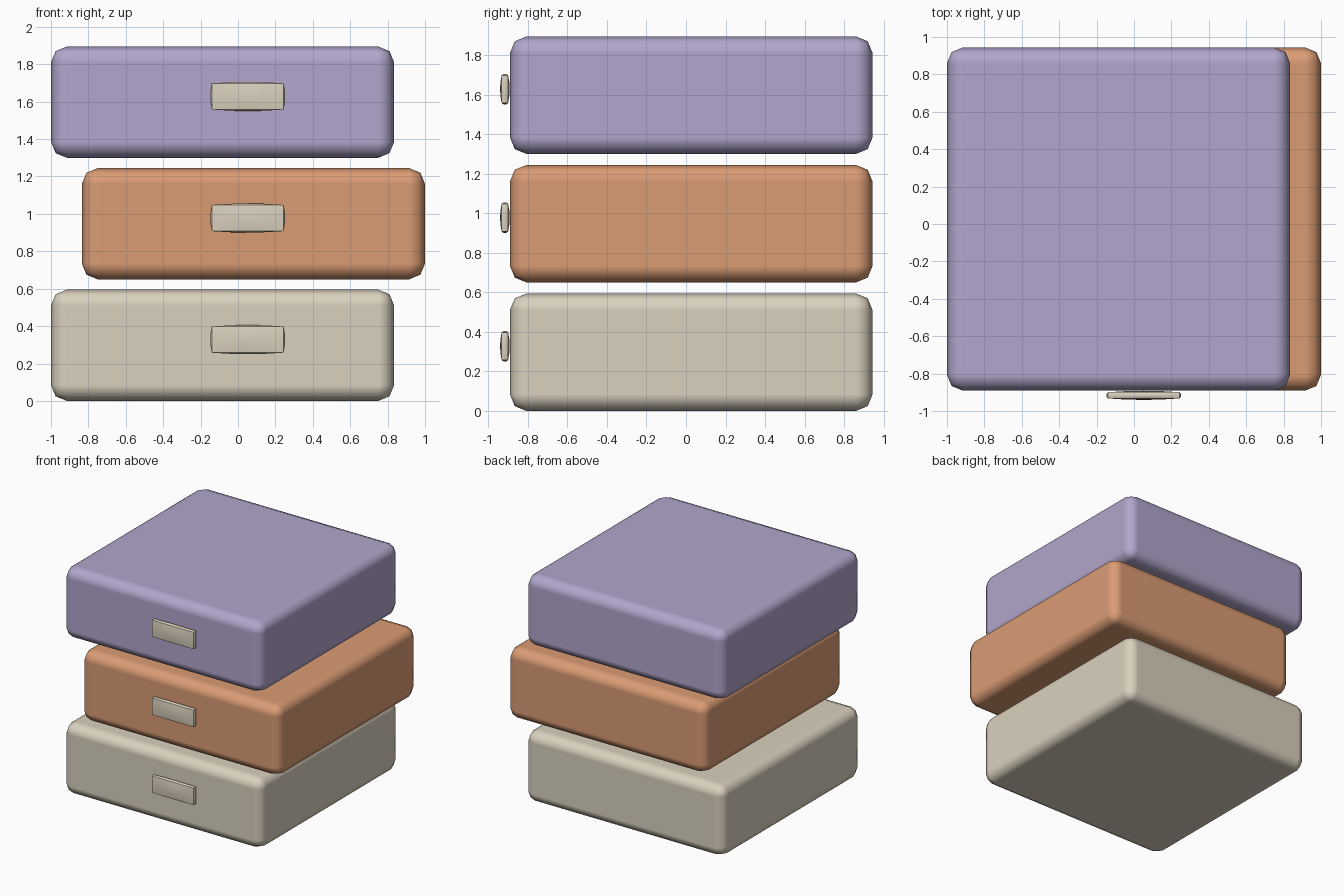
import bpy, bmesh, math

if "Cube" in bpy.data.objects:
    bpy.data.objects.remove(bpy.data.objects["Cube"])


def material(name, srgb):
    m = bpy.data.materials.new(name)
    lin = [((c / 255 + 0.055) / 1.055) ** 2.4 for c in srgb]
    m.diffuse_color = (*lin, 1)
    m.use_nodes = True
    m.node_tree.nodes["Principled BSDF"].inputs["Base Color"].default_value = m.diffuse_color
    return m


beige = material("beige", (218, 209, 190))
orange = material("orange", (219, 156, 116))
purple = material("purple", (178, 166, 204))


def make_object(name, bm, mat):
    me = bpy.data.meshes.new(name)
    bm.to_mesh(me)
    bm.free()
    me.materials.append(mat)
    ob = bpy.data.objects.new(name, me)
    bpy.context.collection.objects.link(ob)
    return ob


# Rounded drawer block
def drawer(name, center, size, mat):
    bm = bmesh.new()
    bmesh.ops.create_cube(bm, size=1)
    for v in bm.verts:
        v.co = [c * s for c, s in zip(v.co, size)]
    for f in bm.faces:
        f.smooth = True
    ob = make_object(name, bm, mat)
    ob.location = center
    bev = ob.modifiers.new("rounding", "BEVEL")
    bev.width = 0.085
    bev.segments = 2
    bev.harden_normals = True


# Slightly pillowed handle plate
def handle(name, center, half, mat, bow=0.008):
    bm = bmesh.new()
    bmesh.ops.create_cube(bm, size=2)
    bmesh.ops.subdivide_edges(bm, edges=bm.edges[:], cuts=3, use_grid_fill=True)
    for v in bm.verts:
        p = v.co.copy()
        for i in range(3):
            others = max(p[j] ** 2 for j in range(3) if j != i)
            v.co[i] = p[i] * (half[i] - bow * others)
    ob = make_object(name, bm, mat)
    ob.location = center
    bpy.ops.object.select_all(action="DESELECT")
    ob.select_set(True)
    bpy.context.view_layer.objects.active = ob
    bpy.ops.object.shade_smooth_by_angle(angle=math.radians(35))


# Three stacked drawers, the middle one shifted sideways
levels = (("bottom", -0.0825, beige), ("middle", 0.0825, orange), ("top", -0.0825, purple))
for i, (label, x, mat) in enumerate(levels):
    z = 0.65 * i
    drawer(label + "_drawer", (x, 0.0265, z + 0.2975), (1.835, 1.835, 0.595), mat)
    handle(label + "_handle", (0.052, -0.916, z + 0.328), (0.2, 0.0245, 0.078), beige)
